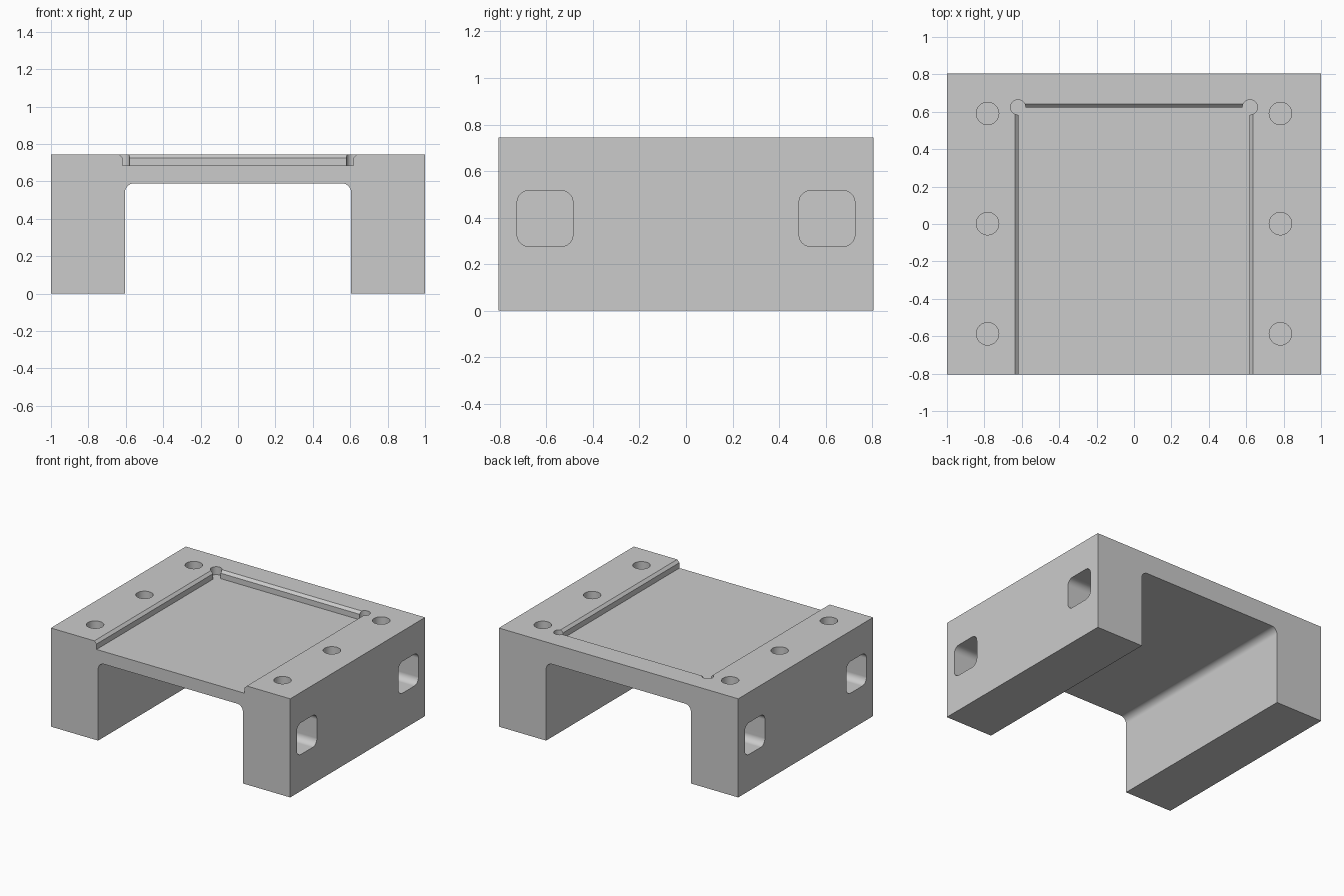
import bpy
import bmesh
from math import cos, sin, pi, radians
from mathutils import Vector

if "Cube" in bpy.data.objects:
    bpy.data.objects.remove(bpy.data.objects["Cube"], do_unlink=True)

HALF_X, HALF_Y, HEIGHT = 1.0, 0.805, 0.745
FLOOR, POCKET_X, POCKET_Y = 0.685, 0.618, 0.622

grey = bpy.data.materials.new("plain grey")
grey.use_nodes = True
color = (0.6, 0.6, 0.6, 1)
grey.diffuse_color = color
grey.node_tree.nodes["Principled BSDF"].inputs["Base Color"].default_value = color


def arc(cx, cy, r, start, end, steps=8):
    """Points along an arc, angles in degrees."""
    angles = [radians(start + (end - start) * i / steps) for i in range(steps + 1)]
    return [(cx + r * cos(a), cy + r * sin(a)) for a in angles]


def loft(name, rings):
    """Closed solid through matching rings of points."""
    bm = bmesh.new()
    loops = [[bm.verts.new(p) for p in ring] for ring in rings]
    n = len(loops[0])
    for a, b in zip(loops, loops[1:]):
        for i in range(n):
            j = (i + 1) % n
            bm.faces.new((a[i], a[j], b[j], b[i]))
    bm.faces.new(loops[0])
    bm.faces.new(loops[-1])
    bmesh.ops.recalc_face_normals(bm, faces=bm.faces)
    mesh = bpy.data.meshes.new(name)
    bm.to_mesh(mesh)
    bm.free()
    mesh.materials.append(grey)
    obj = bpy.data.objects.new(name, mesh)
    bpy.context.collection.objects.link(obj)
    return obj


def cut(target, cutter):
    cutter.hide_render = True
    mod = target.modifiers.new("cut", "BOOLEAN")
    mod.operation, mod.solver, mod.object = "DIFFERENCE", "EXACT", cutter
    bpy.context.view_layer.objects.active = target
    bpy.ops.object.modifier_apply(modifier=mod.name)
    bpy.data.objects.remove(cutter, do_unlink=True)


def round_hole(x, y, r, bottom):
    circle = arc(x, y, r, 0, 360, 48)[:-1]
    return loft("round_cutter", [[(px, py, z) for px, py in circle] for z in (bottom, 0.9)])


# Bridge-shaped block with rounded inner corners
leg, arch, fillet = 0.605, 0.59, 0.05
profile = [(-HALF_X, 0), (-leg, 0)]
profile += arc(-leg + fillet, arch - fillet, fillet, 180, 90)
profile += arc(leg - fillet, arch - fillet, fillet, 90, 0)
profile += [(leg, 0), (HALF_X, 0), (HALF_X, HEIGHT), (-HALF_X, HEIGHT)]
block = loft("bridge_block", [[(x, y, z) for x, z in profile] for y in (-HALF_Y, HALF_Y)])

# Shallow tray in the top, open at the front, with a chamfered rim
rings = []
for z, grow in ((FLOOR, 0), (HEIGHT - 0.019, 0), (HEIGHT + 0.019, 0.038)):
    x, y = POCKET_X + grow, POCKET_Y + grow
    rings.append([(-x, -1, z), (x, -1, z), (x, y, z), (-x, y, z)])
cut(block, loft("tray_cutter", rings))

# Corner reliefs, blind bolt holes and rounded square side pockets
for side in (-1, 1):
    cut(block, round_hole(side * 0.62, 0.624, 0.04, FLOOR))
    for y in (-0.587, 0.002, 0.591):
        cut(block, round_hole(side * 0.783, y, 0.06, HEIGHT - 0.2))
    for y in (-0.606, 0.606):
        square = []
        for k, (sy, sz) in enumerate(((1, 1), (-1, 1), (-1, -1), (1, -1))):
            square += arc(y + sy * 0.07, 0.396 + sz * 0.07, 0.05, k * 90, k * 90 + 90)
        cut(block, loft("side_cutter", [[(side * x, py, pz) for py, pz in square]
                                        for x in (0.7, 1.1)]))

# Smooth the rounded walls, keep the machined edges crisp
bpy.ops.object.select_all(action="DESELECT")
block.select_set(True)
bpy.context.view_layer.objects.active = block
bpy.ops.object.shade_smooth_by_angle(angle=radians(30))
weighted = block.modifiers.new("flat_faces", "WEIGHTED_NORMAL")
weighted.keep_sharp = True
